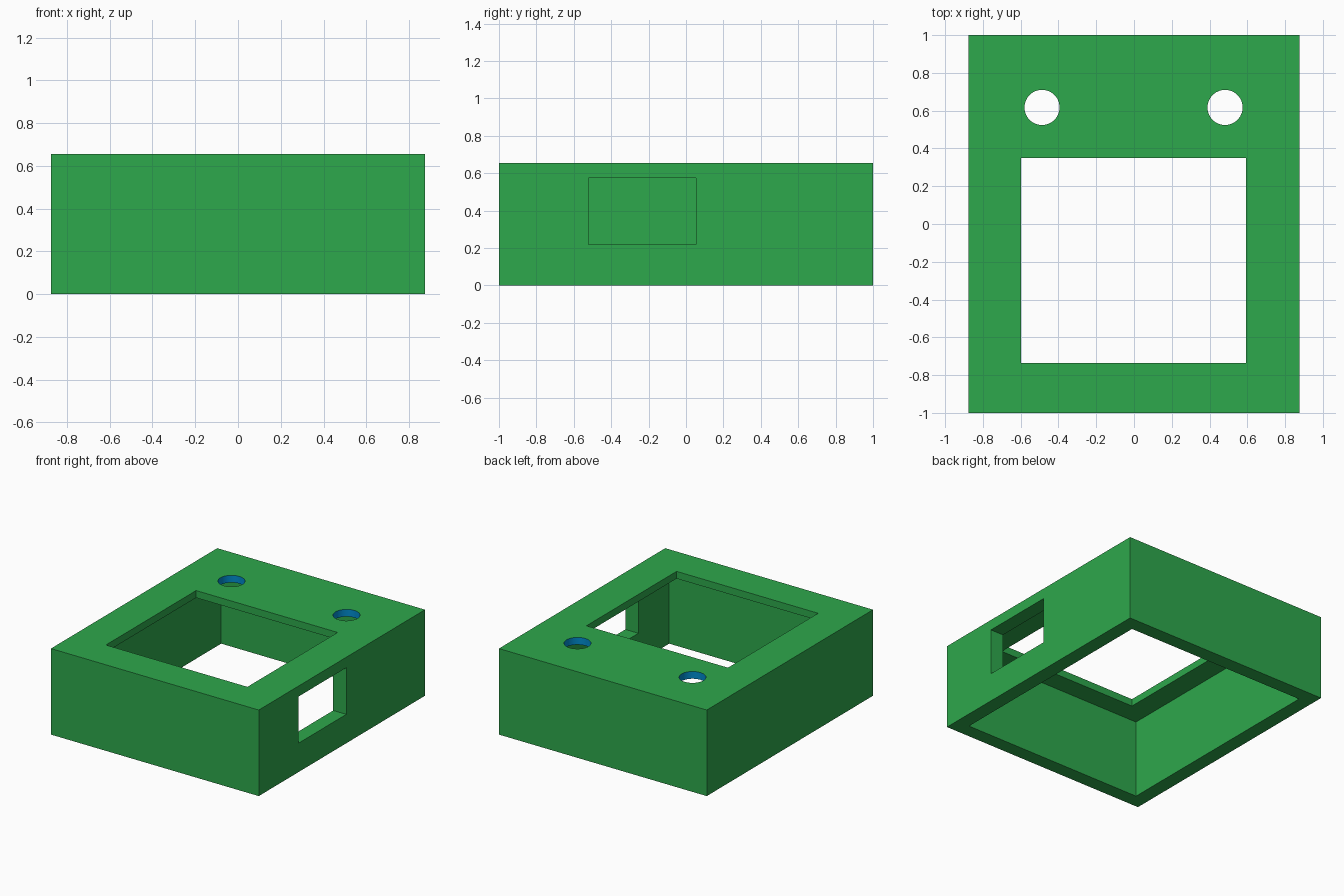
import bpy

if "Cube" in bpy.data.objects:
    bpy.data.objects.remove(bpy.data.objects["Cube"])

W, L, H = 1.75, 2.0, 0.655      # outer size
WALL, PLATE = 0.11, 0.055       # wall and top plate thickness


def material(name, color):
    m = bpy.data.materials.new(name)
    m.diffuse_color = (*color, 1)
    m.use_nodes = True
    m.node_tree.nodes["Principled BSDF"].inputs["Base Color"].default_value = m.diffuse_color
    return m


green = material("green", (0.027, 0.392, 0.072))
blue = material("blue", (0.0, 0.26, 0.62))


def box(name, x, y, z, mat=green):
    """Box from (min, max) ranges on each axis."""
    bpy.ops.mesh.primitive_cube_add(size=1)
    ob = bpy.context.object
    ob.name = name
    for v in ob.data.vertices:
        v.co = [r[0] if c < 0 else r[1] for c, r in zip(v.co, (x, y, z))]
    ob.data.materials.append(mat)
    return ob


def cut(target, cutter):
    """Subtract the cutter, keeping its colour on the cut faces."""
    mod = target.modifiers.new(cutter.name, 'BOOLEAN')
    mod.operation = 'DIFFERENCE'
    mod.solver = 'EXACT'
    mod.material_mode = 'TRANSFER'
    mod.object = cutter
    cutter.hide_render = True
    bpy.context.view_layer.objects.active = target
    bpy.ops.object.modifier_apply(modifier=mod.name)
    bpy.data.objects.remove(cutter)


# Housing block, hollow and open underneath
housing = box("housing", (-W / 2, W / 2), (-L / 2, L / 2), (0, H))
cut(housing, box("cavity", (-W / 2 + WALL, W / 2 - WALL),
                 (-L / 2 + WALL, L / 2 - WALL), (-0.2, H - PLATE)))

# Large opening in the top plate
cut(housing, box("top_opening", (-0.598, 0.594), (-0.735, 0.35), (H - 0.2, H + 0.2)))

# Side window in the right wall
cut(housing, box("side_window", (W / 2 - 0.2, W / 2 + 0.2), (-0.52, 0.053), (0.22, 0.575)))

# Two round holes with blue rims
for x in (-0.487, 0.482):
    bpy.ops.mesh.primitive_cylinder_add(vertices=48, radius=0.093, depth=0.3,
                                        location=(x, 0.617, H))
    hole = bpy.context.object
    hole.name = "round_hole"
    hole.data.materials.append(blue)
    cut(housing, hole)

# Smooth the round holes, keep all other edges sharp
bpy.ops.object.select_all(action='DESELECT')
housing.select_set(True)
bpy.context.view_layer.objects.active = housing
bpy.ops.object.shade_smooth_by_angle(angle=0.5)
